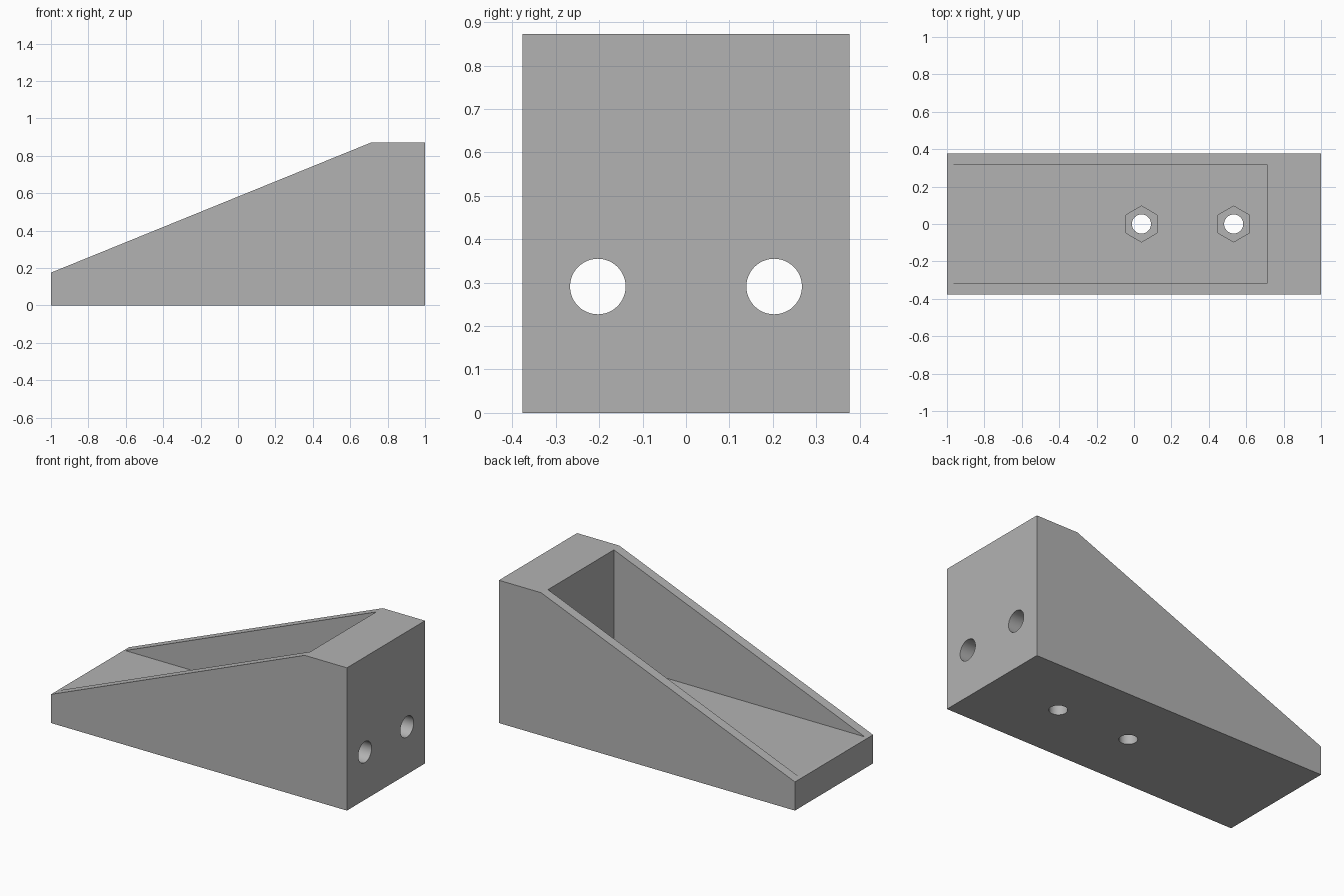
import bpy, bmesh, math
from mathutils import Matrix, Vector

if "Cube" in bpy.data.objects:
    bpy.data.objects.remove(bpy.data.objects["Cube"])

grey = bpy.data.materials.new("plain grey")
grey.diffuse_color = (0.45, 0.45, 0.45, 1)
grey.use_nodes = True
grey.node_tree.nodes["Principled BSDF"].inputs["Base Color"].default_value = grey.diffuse_color


def finish(name, bm):
    bmesh.ops.recalc_face_normals(bm, faces=bm.faces[:])
    mesh = bpy.data.meshes.new(name)
    bm.to_mesh(mesh)
    bm.free()
    mesh.materials.append(grey)
    ob = bpy.data.objects.new(name, mesh)
    bpy.context.collection.objects.link(ob)
    return ob


def side_prism(name, profile, half_width):
    """Extrude an x-z profile symmetrically along y."""
    bm = bmesh.new()
    face = bm.faces.new([bm.verts.new((x, -half_width, z)) for x, z in profile])
    ext = bmesh.ops.extrude_face_region(bm, geom=[face])
    verts = [v for v in ext["geom"] if isinstance(v, bmesh.types.BMVert)]
    bmesh.ops.translate(bm, verts=verts, vec=(0, 2 * half_width, 0))
    return finish(name, bm)


def rod(name, start, end, radius, sides, turn=0):
    """Prism with regular cross-section running from start to end."""
    a, b = Vector(start), Vector(end)
    rot = (b - a).to_track_quat('Z', 'Y').to_matrix().to_4x4()
    mat = Matrix.Translation((a + b) / 2) @ rot @ Matrix.Rotation(turn, 4, 'Z')
    bm = bmesh.new()
    bmesh.ops.create_cone(bm, cap_ends=True, segments=sides, radius1=radius,
                          radius2=radius, depth=(b - a).length, matrix=mat)
    return finish(name, bm)


# Wedge-shaped outer body
FLOOR = 0.181
body = side_prism("wedge_body", [(-1, 0), (1, 0), (1, 0.872), (0.715, 0.872), (-1, 0.175)], 0.377)

# Open pocket with a level floor
cutters = [side_prism("pocket_cutter", [(-1.2, FLOOR), (0.71, FLOOR), (0.71, 1.2), (-1.2, 1.2)], 0.318)]

# Bolt holes through the floor, each with a hexagonal nut recess
for x in (0.04, 0.533):
    cutters.append(rod("nut_cutter", (x, 0, 0.09), (x, 0, 0.25), 0.096, 6))
    cutters.append(rod("bolt_cutter", (x, 0, -0.1), (x, 0, 0.15), 0.051, 48))

# Pair of round holes through the tall end block
for y in (-0.203, 0.203):
    cutters.append(rod("end_hole_cutter", (0.6, y, 0.291), (1.1, y, 0.291), 0.064, 48))

# Cut everything, apply, and discard the cutters
bpy.context.view_layer.objects.active = body
body.select_set(True)
for c in cutters:
    mod = body.modifiers.new("cut", 'BOOLEAN')
    mod.operation, mod.solver, mod.object = 'DIFFERENCE', 'EXACT', c
    bpy.ops.object.modifier_apply(modifier=mod.name)
    bpy.data.objects.remove(c)

bpy.ops.object.select_all(action='DESELECT')
body.select_set(True)
bpy.ops.object.shade_smooth_by_angle(angle=math.radians(20))
